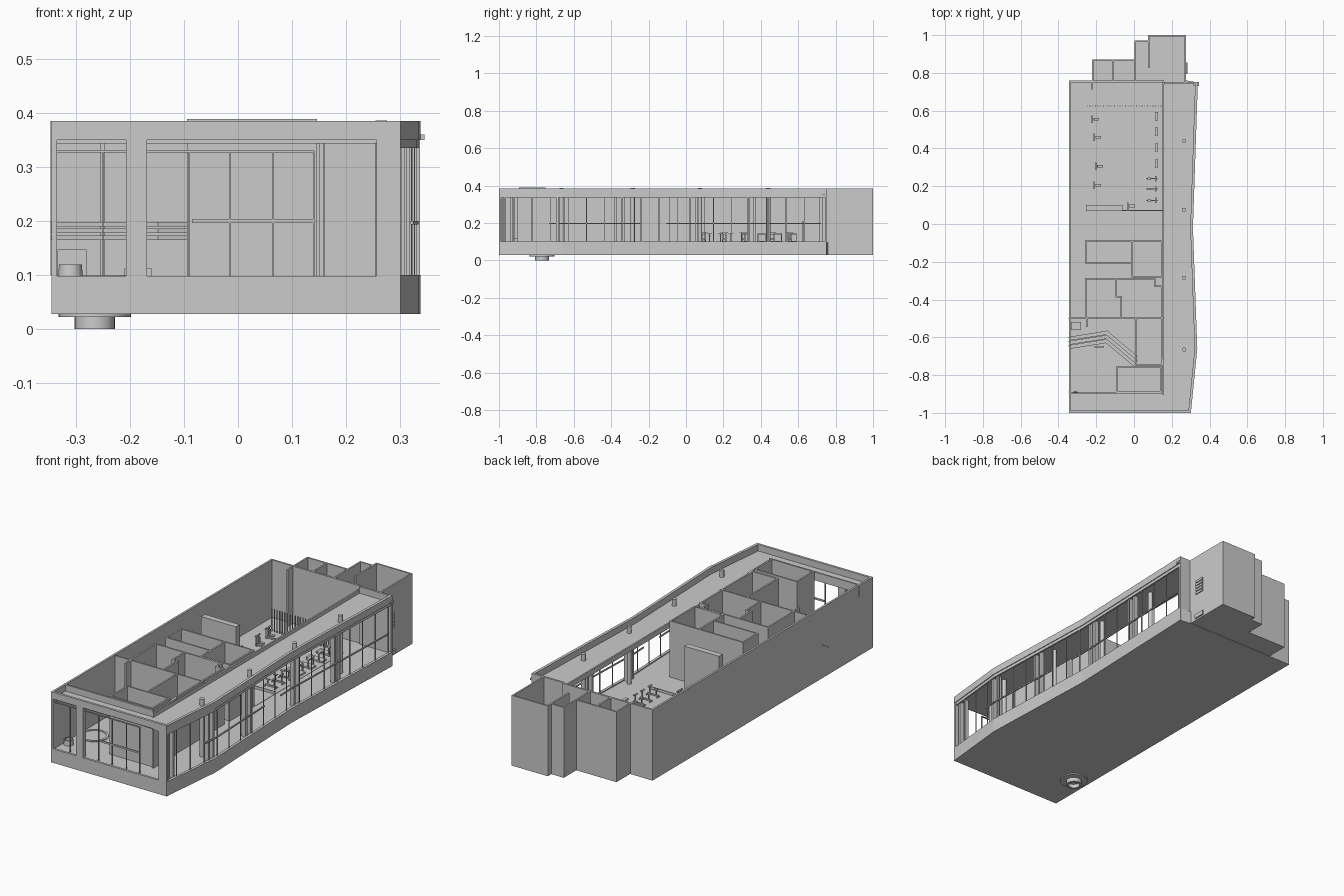
import bpy, bmesh, math
from mathutils import Vector

FLOOR, TOP = 0.095, 0.385


def finish(name, bm):
    bmesh.ops.recalc_face_normals(bm, faces=bm.faces)
    me = bpy.data.meshes.new(name)
    bm.to_mesh(me)
    bm.free()
    ob = bpy.data.objects.new(name, me)
    bpy.context.collection.objects.link(ob)
    return ob


def add_prism(bm, pts, z0, z1):
    f = bm.faces.new([bm.verts.new((x, y, z0)) for x, y in pts])
    r = bmesh.ops.extrude_face_region(bm, geom=[f])
    vs = [g for g in r["geom"] if isinstance(g, bmesh.types.BMVert)]
    bmesh.ops.translate(bm, verts=vs, vec=(0, 0, z1 - z0))


def prism(name, pts, z0, z1):
    bm = bmesh.new()
    add_prism(bm, pts, z0, z1)
    return finish(name, bm)


def boxes(name, items):
    """One object from boxes given as x0, x1, y0, y1, z0, z1."""
    bm = bmesh.new()
    for x0, x1, y0, y1, z0, z1 in items:
        add_prism(bm, [(x0, y0), (x1, y0), (x1, y1), (x0, y1)], z0, z1)
    return finish(name, bm)


def walls(name, lines, z0, z1, t=0.008):
    """Walls of thickness t along polylines."""
    bm = bmesh.new()
    for line in lines:
        for a, b in zip(line, line[1:]):
            a, b = Vector(a), Vector(b)
            d = (b - a).normalized() * t / 2
            n = Vector((-d.y, d.x))
            a, b = a - d, b + d
            add_prism(bm, [a + n, a - n, b - n, b + n], z0, z1)
    return finish(name, bm)


def rect(x0, x1, y0, y1):
    return [(x0, y0), (x1, y0), (x1, y1), (x0, y1), (x0, y0)]


def lathe(name, profile, x, y, n=32):
    bm = bmesh.new()
    rings = [[bm.verts.new((x + r * math.cos(2 * math.pi * i / n),
                            y + r * math.sin(2 * math.pi * i / n), z)) for i in range(n)]
             for r, z in profile]
    for a, b in zip(rings, rings[1:]):
        for i in range(n):
            j = (i + 1) % n
            bm.faces.new((a[i], a[j], b[j], b[i]))
    bm.faces.new(rings[0])
    bm.faces.new(rings[-1])
    ob = finish(name, bm)
    for p in ob.data.polygons:
        p.use_smooth = len(p.vertices) == 4
    ob.data.set_sharp_from_angle(angle=math.radians(35))
    return ob


# Bent line of the right facade
facade = [(0.301, -1), (0.335, -0.66), (0.312, -0.02), (0.338, 0.75)]


def facade_x(y):
    for (xa, ya), (xb, yb) in zip(facade, facade[1:]):
        if y <= yb:
            return xa + (xb - xa) * (y - ya) / (yb - ya)
    return facade[-1][0]


def shifted(d):
    return [(x - d, y) for x, y in facade]


# Floor slabs
prism("base_slab", [(-0.345, -1)] + facade + [(0.275, 0.76), (-0.345, 0.76)], 0.028, FLOOR)
prism("rear_slab", [(-0.22, 0.755), (0.275, 0.755), (0.275, 1), (0.075, 1), (0.075, 0.97),
                    (0.005, 0.97), (0.005, 0.87), (-0.22, 0.87)], 0.03, FLOOR)

# Right facade bands above and below the glazing
band = facade + shifted(0.014)[::-1]
prism("right_sill", band, 0.028, 0.1)
prism("right_parapet", band, 0.35, TOP)
prism("right_top_rail", shifted(0.004) + shifted(0.012)[::-1], 0.335, 0.352)
prism("corridor_roof", [(0.157, -0.99)] + shifted(0.006) + [(0.157, 0.75)], 0.343, 0.352)
boxes("front_roof", [(-0.34, 0.157, -0.99, -0.9, 0.343, 0.352)])

# Outer walls
boxes("left_wall", [(-0.345, -0.335, -1, 0.76, 0.028, TOP)])
boxes("left_wall_joints", [(-0.3465, -0.345, -0.503, -0.497, 0.1, 0.35),
                           (-0.3465, -0.345, -0.893, -0.887, 0.33, TOP)])
boxes("back_wall", [(-0.345, 0.16, 0.75, 0.76, 0.028, TOP),
                    (0.16, 0.337, 0.742, 0.752, 0.028, TOP)])
boxes("front_wall", [(-0.345, 0.301, -1, -0.988, 0.028, 0.098),
                     (-0.345, 0.301, -1, -0.988, 0.35, TOP),
                     (-0.345, -0.335, -1, -0.988, 0.098, 0.35),
                     (-0.207, -0.168, -1, -0.975, 0.098, 0.35),
                     (0.256, 0.301, -1, -0.988, 0.098, 0.35)])
boxes("roof_end_bracket", [(0.315, 0.345, 0.73, 0.752, 0.35, 0.36)])

# Front glazing bars
boxes("front_mullions", [(x - 0.0015, x + 0.0015, -0.987, -0.98, 0.098, 0.33)
                         for x in (-0.25, -0.09, -0.015, 0.065, 0.14)])
boxes("front_transoms", [(-0.085, 0.14, -0.987, -0.98, 0.196, 0.204),
                         (-0.335, -0.207, -0.987, -0.98, 0.327, 0.331),
                         (-0.168, 0.14, -0.987, -0.98, 0.327, 0.331)])

# Right glazing bars, piers and handrail
bars = []
for i in range(18):
    y = -0.92 + i * 0.097
    x = facade_x(y)
    bars.append((x - 0.011, x - 0.007, y - 0.002, y + 0.002, 0.1, 0.35))
boxes("right_mullions", bars)
piers = []
for y in (-0.95, -0.67, -0.36, 0.04, 0.35):
    x = facade_x(y)
    piers += [(x - 0.035, x - 0.012, y + k - 0.006, y + k + 0.006, FLOOR, 0.35)
              for k in (-0.018, 0.018)]
boxes("right_piers", piers)
walls("handrail", [[(facade_x(y) - 0.006, y) for y in (-0.73, -0.66, -0.24)],
                   [(facade_x(y) - 0.006, y) for y in (-0.1, -0.02, 0.72)]], 0.194, 0.2, 0.006)

# Round columns through the corridor roof
for y in (-0.665, -0.285, 0.075, 0.44):
    lathe("round_column", [(0.011, FLOOR), (0.011, 0.386)], 0.265, y, 20)

# Rear block rooms
walls("rear_rooms", [[(-0.218, 0.76), (-0.218, 0.868), (0.007, 0.868)],
                     [(0.007, 0.76), (0.007, 0.968), (0.077, 0.968)],
                     [(0.077, 0.83), (0.077, 0.996), (0.272, 0.996), (0.272, 0.75)],
                     [(-0.11, 0.76), (-0.11, 0.868)]], 0.03, TOP)
boxes("side_louvres", [(0.275, 0.281, 0.8, 0.85, z, z + 0.012)
                       for z in (0.172, 0.188, 0.204, 0.22, 0.236)]
      + [(0.275, 0.283, 0.795, 0.855, 0.038, 0.06)])

# Interior rooms
walls("room_walls", [
    rect(-0.255, -0.01, -0.205, -0.09),
    [(-0.01, -0.205), (-0.01, -0.28), (0.148, -0.28), (0.148, -0.09), (-0.01, -0.09)],
    [(-0.255, -0.5), (-0.255, -0.29), (0.11, -0.29)],
    [(-0.095, -0.29), (-0.095, -0.385), (-0.068, -0.385), (-0.068, -0.5)],
    [(0.11, -0.29), (0.11, -0.33), (0.148, -0.33), (0.148, -0.5)],
    [(-0.335, -0.5), (0.155, -0.5)],
    [(-0.25, -0.5), (-0.25, -0.54)],
    rect(0.01, 0.15, -0.745, -0.5),
    [(0.155, -0.9), (0.155, -0.72)],
    [(-0.222, 0.75), (-0.222, 0.715)]], FLOOR, 0.38)
walls("front_room", [rect(-0.09, 0.142, -0.888, -0.755)], FLOOR, 0.389)
boxes("front_inner_upstand", [(-0.335, 0.16, -0.9, -0.892, 0.343, TOP)])
boxes("corridor_upstand", [(0.152, 0.16, -0.9, 0.75, 0.343, 0.37)])
boxes("hall_partition", [(-0.255, -0.06, 0.07, 0.1, FLOOR, 0.38),
                         (-0.06, 0.155, 0.07, 0.074, FLOOR, 0.11)])

# Three stepped angled ledges
for i, z in enumerate((0.165, 0.178, 0.19)):
    d = 0.022 * i
    walls("angled_ledge", [[(-0.335, -0.65 + d), (-0.145, -0.62 + d), (0.005, -0.745 + d)]],
          z, z + 0.008, 0.02)

# Hall floor and slatted screen
boxes("hall_mat", [(-0.255, 0.155, -0.085, 0.625, FLOOR, 0.0965)])
boxes("slat_screen", [(-0.25 + i * 0.0145, -0.246 + i * 0.0145, 0.622, 0.627, 0.0965, 0.21)
                      for i in range(28)])

# Sunken tub below the floor, small tub and benches above
lathe("sunken_tub", [(0.028, 0.02), (0.028, 0), (0.037, 0), (0.037, 0.022), (0.067, 0.022),
                     (0.067, 0.03)], -0.265, -0.77)
lathe("tub_rim", [(0.067, FLOOR), (0.067, 0.099), (0.055, 0.099), (0.055, 0.096)], -0.265, -0.77)
lathe("small_tub", [(0.023, FLOOR), (0.021, 0.12), (0.017, 0.12), (0.017, 0.105)], -0.31, -0.91)
boxes("benches", [(-0.334, -0.28, -0.56, -0.52, FLOOR, 0.147),
                  (-0.21, -0.16, -0.655, -0.645, FLOOR, 0.112)])

# Treadmills
for y in (0.57, 0.49, 0.405, 0.32):
    boxes("treadmill", [(0.05, 0.14, y - 0.018, y + 0.018, FLOOR, 0.104),
                        (0.12, 0.126, y - 0.022, y - 0.017, FLOOR, 0.145),
                        (0.12, 0.126, y + 0.017, y + 0.022, FLOOR, 0.145),
                        (0.112, 0.128, y - 0.022, y + 0.022, 0.138, 0.146)])

# Exercise bikes
for y in (0.24, 0.185, 0.125):
    boxes("exercise_bike", [(0.065, 0.07, y - 0.012, y + 0.012, FLOOR, 0.1),
                            (0.122, 0.127, y - 0.012, y + 0.012, FLOOR, 0.1),
                            (0.065, 0.127, y - 0.003, y + 0.003, 0.1, 0.107),
                            (0.078, 0.082, y - 0.003, y + 0.003, 0.1, 0.13),
                            (0.071, 0.09, y - 0.006, y + 0.006, 0.13, 0.134),
                            (0.113, 0.117, y - 0.003, y + 0.003, 0.1, 0.142),
                            (0.11, 0.119, y - 0.014, y + 0.014, 0.14, 0.144)])

# Weight machines
for x, y in ((-0.205, 0.555), (-0.195, 0.46), (-0.185, 0.305), (-0.195, 0.205), (-0.015, 0.095)):
    boxes("weight_machine", [(x - 0.025, x + 0.025, y - 0.005, y + 0.005, FLOOR, 0.103),
                             (x - 0.02, x - 0.014, y - 0.012, y - 0.007, FLOOR, 0.15),
                             (x - 0.02, x - 0.014, y + 0.007, y + 0.012, FLOOR, 0.15),
                             (x - 0.021, x - 0.013, y - 0.02, y + 0.02, 0.146, 0.15),
                             (x - 0.005, x + 0.02, y - 0.007, y + 0.007, 0.112, 0.118),
                             (x - 0.01, x - 0.005, y - 0.007, y + 0.007, 0.112, 0.14)])
